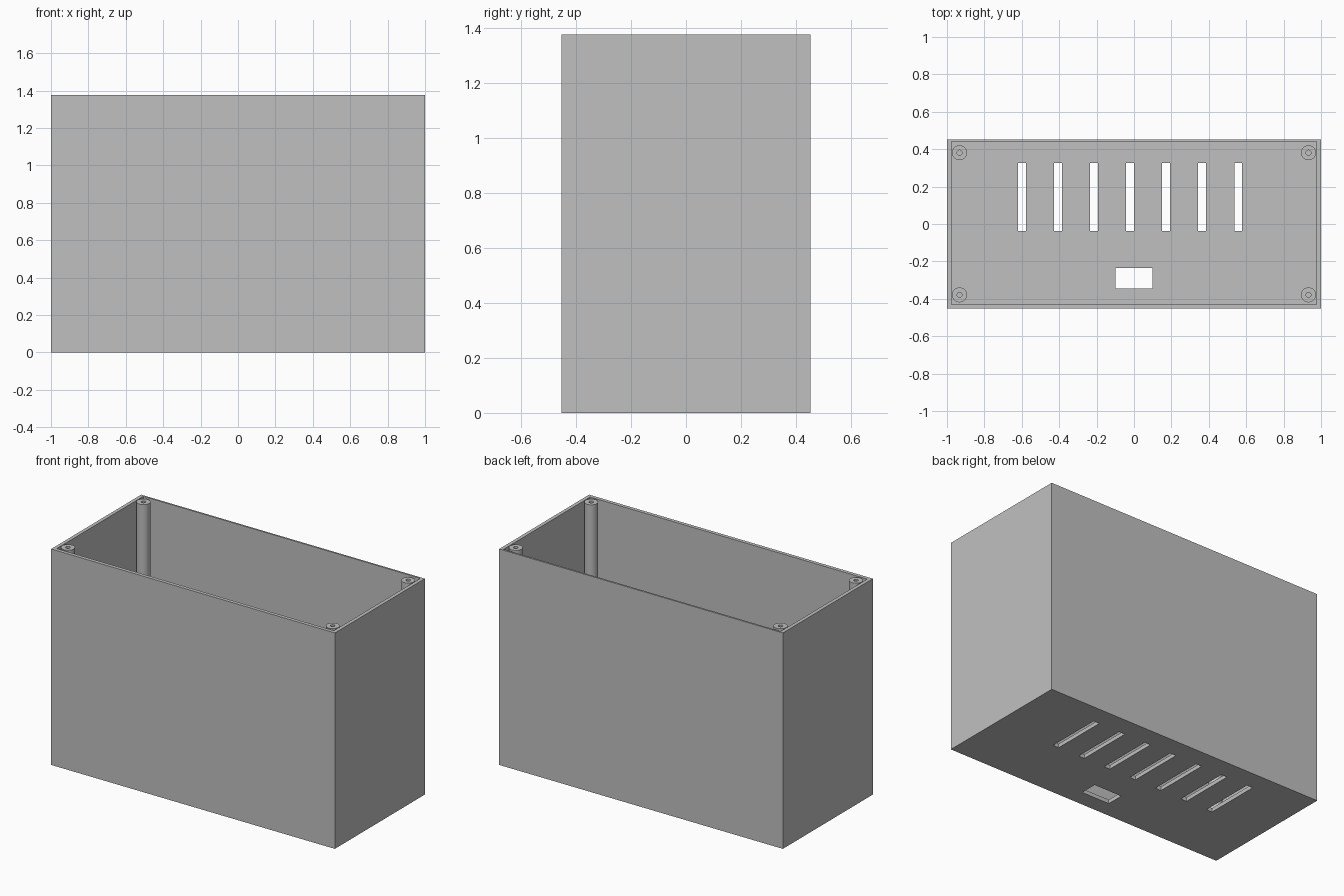
import bpy
import bmesh
from mathutils import Matrix, Vector

cube = bpy.data.objects.get("Cube")
if cube:
    bpy.data.objects.remove(cube, do_unlink=True)

WIDTH, HEIGHT, HALF_DEPTH = 2.0, 1.376, 0.453
WALL, FLOOR = 0.023, 0.025

grey = bpy.data.materials.new("light grey plastic")
colour = (0.53, 0.53, 0.53, 1)
grey.diffuse_color = colour
grey.use_nodes = True
grey.node_tree.nodes["Principled BSDF"].inputs["Base Color"].default_value = colour


def add_box(bm, low, high):
    """Axis-aligned box between two corners."""
    low, high = Vector(low), Vector(high)
    place = Matrix.Translation((low + high) / 2) @ Matrix.Diagonal((high - low).to_4d())
    place[3][3] = 1
    bmesh.ops.create_cube(bm, size=1, matrix=place)


def make_object(name, bm):
    mesh = bpy.data.meshes.new(name)
    bm.to_mesh(mesh)
    bm.free()
    mesh.materials.append(grey)
    obj = bpy.data.objects.new(name, mesh)
    bpy.context.collection.objects.link(obj)
    return obj


def cut(obj, cutter):
    """Subtract the cutter and bake the result into the object."""
    cutter.hide_render = True
    mod = obj.modifiers.new("cut", 'BOOLEAN')
    mod.operation = 'DIFFERENCE'
    mod.solver = 'EXACT'
    mod.object = cutter
    graph = bpy.context.evaluated_depsgraph_get()
    obj.data = bpy.data.meshes.new_from_object(obj.evaluated_get(graph))
    obj.modifiers.clear()
    bpy.data.objects.remove(cutter, do_unlink=True)


# Open-topped enclosure
bm = bmesh.new()
add_box(bm, (-WIDTH / 2, -HALF_DEPTH, 0), (WIDTH / 2, HALF_DEPTH, HEIGHT))
enclosure = make_object("enclosure", bm)

bm = bmesh.new()
add_box(bm, (-WIDTH / 2 + WALL, -HALF_DEPTH + WALL, FLOOR),
        (WIDTH / 2 - WALL, HALF_DEPTH - WALL / 2, HEIGHT + 0.2))
cut(enclosure, make_object("cavity_cutter", bm))

# Vent slots and socket opening through the floor
bm = bmesh.new()
for i in range(7):
    x = -0.598 + i * 0.1925
    add_box(bm, (x - 0.021, -0.037, -0.1), (x + 0.021, 0.327, 0.1))
add_box(bm, (-0.1, -0.346, -0.1), (0.1, -0.234, 0.1))
cut(enclosure, make_object("opening_cutter", bm))


# Corner screw posts, each a turned profile with a blind hole
def screw_post(name, x, y, radius=0.04, hole=0.0135, sides=32):
    bm = bmesh.new()
    base = FLOOR - 0.005
    profile = [(radius, base), (radius, HEIGHT), (hole, HEIGHT), (hole, base + 0.01), (0, base + 0.01)]
    verts = [bm.verts.new((r, 0, z)) for r, z in profile]
    edges = [bm.edges.new(pair) for pair in zip(verts, verts[1:])]
    bmesh.ops.spin(bm, geom=verts + edges, cent=(0, 0, 0), axis=(0, 0, 1),
                   angle=6.2831853, steps=sides)
    bmesh.ops.remove_doubles(bm, verts=bm.verts, dist=0.0001)
    bmesh.ops.recalc_face_normals(bm, faces=bm.faces)
    # Keep the outer wall facing away from the axis
    wall = max(bm.faces, key=lambda f: f.calc_center_median().xy.length)
    if wall.normal.xy.dot(wall.calc_center_median().xy) < 0:
        bmesh.ops.reverse_faces(bm, faces=bm.faces)
    post = make_object(name, bm)
    post.location = (x, y, 0)
    bpy.ops.object.select_all(action='DESELECT')
    post.select_set(True)
    bpy.context.view_layer.objects.active = post
    bpy.ops.object.shade_smooth_by_angle(angle=0.6)


for side, x in (("left", 0.933), ("right", -0.933)):
    for end, y in (("front", -0.379), ("back", 0.381)):
        screw_post(f"{end}_{side}_screw_post", x, y)
